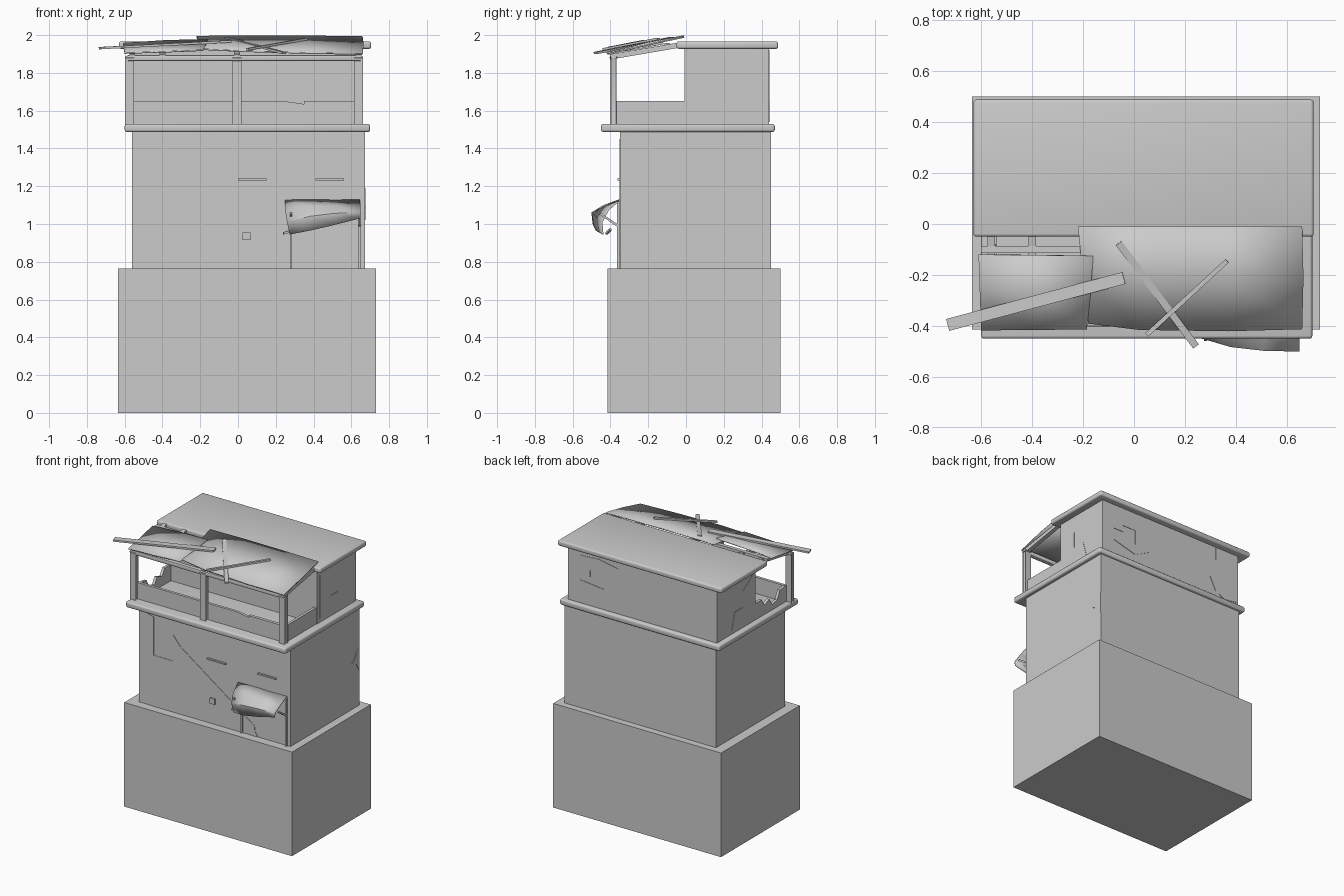
import bpy, bmesh
from mathutils import Vector, Matrix


def finish(name, bm, smooth=True):
    bmesh.ops.recalc_face_normals(bm, faces=bm.faces)
    me = bpy.data.meshes.new(name)
    bm.to_mesh(me)
    bm.free()
    ob = bpy.data.objects.new(name, me)
    bpy.context.collection.objects.link(ob)
    if smooth:
        bpy.ops.object.select_all(action='DESELECT')
        ob.select_set(True)
        bpy.context.view_layer.objects.active = ob
        bpy.ops.object.shade_smooth_by_angle()
    return ob


def box(name, x, y, z, bevel=0.0):
    bm = bmesh.new()
    bmesh.ops.create_cube(bm, size=1)
    for v in bm.verts:
        v.co = [a + (c + 0.5) * (b - a) for c, (a, b) in zip(v.co, (x, y, z))]
    if bevel:
        bmesh.ops.bevel(bm, geom=bm.edges[:], offset=bevel, segments=3,
                        profile=0.5, affect='EDGES')
    return finish(name, bm)


def beam(name, a, b, w, h, bevel=0.0):
    """Straight timber from a to b."""
    a, b = Vector(a), Vector(b)
    d = (b - a).normalized()
    up = Vector((0, 0, 1)) if abs(d.z) < 0.9 else Vector((0, 1, 0))
    s = d.cross(up).normalized()
    u = s.cross(d)
    m = Matrix((s * w, u * h, d * (b - a).length)).transposed().to_4x4()
    m.translation = (a + b) / 2
    bm = bmesh.new()
    bmesh.ops.create_cube(bm, size=1)
    bm.transform(m)
    if bevel:
        bmesh.ops.bevel(bm, geom=bm.edges[:], offset=bevel, segments=2,
                        profile=0.5, affect='EDGES')
    return finish(name, bm)


def plate(name, pts, axis, a, b):
    """Polygon outline extruded along x or y between a and b."""
    def at(p, t):
        return (t, p[0], p[1]) if axis == 'x' else (p[0], t, p[1])
    bm = bmesh.new()
    f = bm.faces.new([bm.verts.new(at(p, a)) for p in pts])
    r = bmesh.ops.extrude_face_region(bm, geom=[f])
    shift = Vector(at((0, 0), b - a))
    bmesh.ops.translate(bm, vec=shift,
                        verts=[g for g in r['geom'] if isinstance(g, bmesh.types.BMVert)])
    return finish(name, bm, smooth=False)


def sheet(name, rows, thick):
    """Thin surface through rows of points."""
    bm = bmesh.new()
    vs = [[bm.verts.new(p) for p in r] for r in rows]
    for r0, r1 in zip(vs, vs[1:]):
        for i in range(len(r0) - 1):
            bm.faces.new((r0[i], r0[i + 1], r1[i + 1], r1[i]))
    ob = finish(name, bm)
    mod = ob.modifiers.new("thickness", 'SOLIDIFY')
    mod.thickness = thick
    mod.offset = 0
    return ob


# Stacked blocks
box("ground_storey", (-0.635, 0.73), (-0.415, 0.50), (0, 0.765))
box("middle_storey", (-0.56, 0.672), (-0.35, 0.45), (0.76, 1.50))
box("balcony_slab", (-0.60, 0.70), (-0.45, 0.47), (1.487, 1.53), 0.012)
box("upper_room", (-0.56, 0.65), (-0.008, 0.44), (1.52, 1.94))
box("main_roof", (-0.63, 0.705), (-0.05, 0.488), (1.927, 1.967), 0.012)

# Broken plaster on the front, sides and back
plate("front_plaster", [(-0.558, 1.10), (-0.53, 1.45), (-0.44, 1.42), (-0.44, 1.14),
                        (-0.28, 1.14), (-0.28, 1.33), (-0.22, 1.26), (0.38, 0.84),
                        (0.385, 0.80), (0.41, 0.765), (-0.45, 0.765), (-0.47, 0.88)],
      'y', -0.353, -0.345)
plate("corner_chip", [(0.355, 1.10), (0.40, 1.13), (0.41, 1.17), (0.449, 1.19),
                      (0.449, 1.02), (0.41, 1.08)], 'x', 0.668, 0.675)
side = [(0.02, 1.88), (0.14, 1.80), (0.14, 1.68), (0.235, 1.68), (0.27, 1.56), (0.02, 1.56)]
plate("right_room_plaster", side, 'x', 0.645, 0.653)
plate("left_room_plaster", side, 'x', -0.563, -0.555)
plate("back_plaster", [(0.55, 1.88), (0.40, 1.89), (0.24, 1.86), (0.24, 1.66), (0.36, 1.60),
                       (0.55, 1.65), (0.55, 1.70), (0.36, 1.68), (0.36, 1.79), (0.47, 1.79),
                       (0.47, 1.74), (0.55, 1.74)], 'y', 0.435, 0.443)
plate("back_corner_plaster", [(-0.558, 1.92), (-0.36, 1.92), (-0.36, 1.83), (-0.31, 1.79),
                              (-0.31, 1.68), (-0.36, 1.58), (-0.44, 1.54), (-0.558, 1.56)],
      'y', 0.435, 0.443)

# Small fittings on the front wall
for i, x in enumerate((0.0, 0.41)):
    box(f"wall_ledge_{i}", (x, x + 0.15), (-0.363, -0.345), (1.23, 1.24))
box("wall_box", (0.025, 0.065), (-0.365, -0.345), (0.915, 0.955))

# Balcony parapet
plate("parapet_left_front", [(-0.56, 1.52), (-0.02, 1.52), (-0.02, 1.65), (-0.56, 1.65)],
      'y', -0.37, -0.35)
plate("parapet_right_front", [(0.01, 1.52), (0.35, 1.52), (0.35, 1.635), (0.25, 1.65), (0.01, 1.65)],
      'y', -0.37, -0.35)
box("parapet_end_panel", (0.35, 0.62), (-0.373, -0.35), (1.52, 1.65))
box("parapet_right_side", (0.625, 0.645), (-0.37, 0.0), (1.52, 1.65))
plate("parapet_left_side", [(-0.37, 1.52), (0, 1.52), (0, 1.65), (-0.08, 1.65), (-0.11, 1.60),
                            (-0.17, 1.62), (-0.20, 1.57), (-0.26, 1.58), (-0.29, 1.64),
                            (-0.37, 1.65)], 'x', -0.56, -0.54)

# Posts, beam, rafters and purlin carrying the porch roof
for i, x in enumerate((-0.575, -0.005, 0.638)):
    beam(f"porch_post_{i}", (x, -0.383, 1.52), (x, -0.383, 1.88), 0.032, 0.032, 0.008)
beam("porch_beam", (-0.59, -0.385, 1.878), (0.655, -0.385, 1.878), 0.034, 0.032, 0.008)
for i, x in enumerate((-0.56, -0.40, -0.005, 0.64)):
    beam(f"rafter_{i}", (x, -0.40, 1.885), (x, -0.03, 1.948), 0.03, 0.028)
beam("purlin", (-0.60, -0.10, 1.948), (-0.15, -0.10, 1.948), 0.028, 0.02)

# Sagging roof sheets
sheet("porch_sheet_right", [
    [(-0.22, -0.01, 1.992), (0.07, -0.01, 1.995), (0.37, -0.01, 1.994), (0.66, -0.01, 1.99)],
    [(-0.20, -0.21, 1.953), (0.07, -0.21, 1.958), (0.37, -0.21, 1.957), (0.665, -0.21, 1.948)],
    [(-0.18, -0.39, 1.925), (0.02, -0.415, 1.915), (0.37, -0.42, 1.905), (0.66, -0.412, 1.90)]], 0.008)
sheet("porch_sheet_left", [
    [(-0.61, -0.12, 1.955), (-0.38, -0.122, 1.97), (-0.16, -0.125, 1.975)],
    [(-0.605, -0.27, 1.927), (-0.38, -0.27, 1.938), (-0.17, -0.27, 1.95)],
    [(-0.60, -0.417, 1.905), (-0.38, -0.415, 1.912), (-0.185, -0.413, 1.92)]], 0.008)

# Loose planks on the porch roof
beam("plank_long", (-0.731, -0.396, 1.931), (-0.04, -0.212, 1.967), 0.048, 0.012)
beam("plank_middle", (-0.06, -0.075, 1.985), (0.243, -0.48, 1.905), 0.028, 0.012)
beam("plank_thin", (0.05, -0.435, 1.925), (0.365, -0.145, 1.98), 0.018, 0.012)

# Drooping cloth awning and its sticks
sheet("awning", [
    [(0.25, -0.353, 1.125), (0.38, -0.353, 1.128), (0.51, -0.353, 1.125), (0.645, -0.353, 1.127)],
    [(0.25, -0.41, 1.075), (0.38, -0.435, 1.095), (0.51, -0.44, 1.095), (0.648, -0.44, 1.09)],
    [(0.26, -0.445, 1.01), (0.38, -0.48, 1.04), (0.51, -0.495, 1.055), (0.65, -0.498, 1.06)],
    [(0.275, -0.44, 0.945), (0.38, -0.475, 0.965), (0.51, -0.49, 0.995), (0.647, -0.495, 1.03)]], 0.006)
for i, x in enumerate((0.28, 0.643)):
    beam(f"awning_stick_{i}", (x, -0.358, 0.765), (x, -0.358, 1.12), 0.012, 0.012)
    beam(f"awning_brace_{i}", (x, -0.36, 0.99), (x, -0.455, 1.055), 0.012, 0.012)
beam("awning_rod", (0.24, -0.42, 0.95), (0.30, -0.40, 0.97), 0.012, 0.012)
